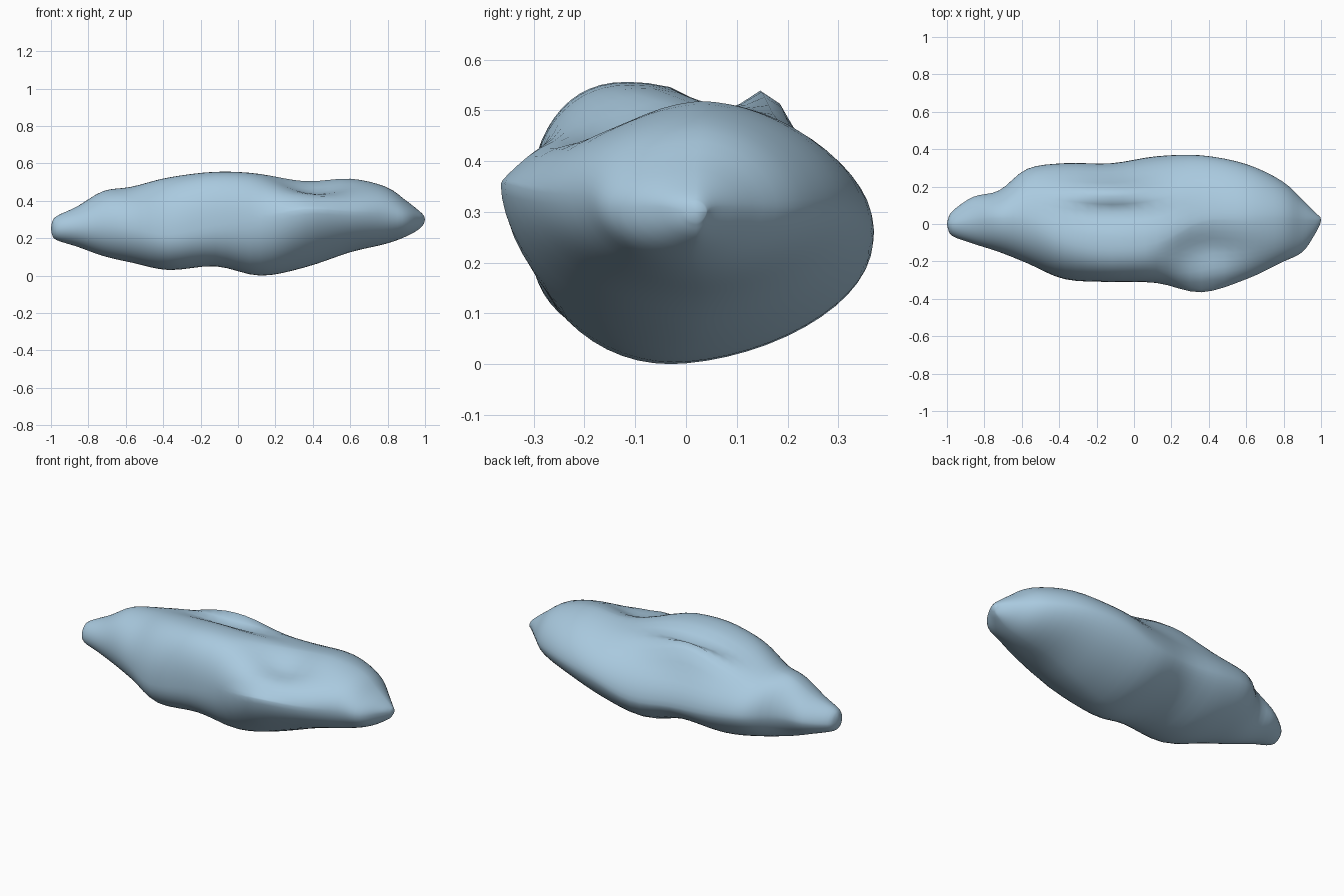
import bpy, bmesh, math

if "Cube" in bpy.data.objects:
    bpy.data.objects.remove(bpy.data.objects["Cube"])

# x, ymin, z there, ymax, z there, zmin, y there, zmax, y there
STATIONS = [
    (-0.995, -.025, .25, .025, .25, .22, 0, .285, 0),
    (-0.97, -.065, .25, .07, .25, .19, 0, .318, 0),
    (-0.86, -.105, .26, .145, .26, .155, .02, .37, .02),
    (-0.72, -.15, .27, .18, .27, .105, .02, .452, .03),
    (-0.57, -.21, .25, .295, .27, .07, .0, .475, .02),
    (-0.37, -.295, .22, .325, .25, .03, -.04, .525, -.07),
    (-0.12, -.31, .27, .325, .23, .05, -.05, .555, -.11),
    (0.12, -.315, .30, .362, .22, .00, -.03, .545, -.10),
    (0.36, -.365, .355, .367, .28, .045, .0, .505, .02),
    (0.60, -.295, .34, .32, .31, .125, .02, .518, .03),
    (0.79, -.205, .33, .23, .31, .17, .02, .475, .03),
    (0.90, -.15, .31, .13, .31, .21, .01, .40, .02),
    (0.97, -.05, .31, .06, .31, .25, .02, .345, .02),
    (0.995, .0, .30, .04, .30, .28, .02, .32, .02),
]
# top bumps and hollows: x, y, x spread, y spread, height
BUMPS = [(-.12, .165, .24, .06, .07), (-.10, .06, .22, .05, -.03),
         (.40, -.13, .18, .07, -.025), (.40, -.29, .18, .06, .015)]
STEPS, QUARTER = 4, 14


def blend(a, b, c, d, t):
    """Smooth interpolation through the station values."""
    return tuple(q + .5 * t * (r - p + t * (2*p - 5*q + 4*r - s + t * (3*(q - r) + s - p)))
                 for p, q, r, s in zip(a, b, c, d))


def section(st):
    """Closed ring of four curved quarters through the extreme points."""
    x, yl, zl, yr, zr, zb, yb, zt, yt = st
    shelf = max(0, 1 - abs(x - .42) / .36)       # flatter front shelf on the right half
    hump = .18 * max(0, 1 - abs(x + .15) / .45)  # fuller front hump on the left half
    quarters = [(yr, zr, yt, zt, 1.12, 0), (yl, zl, yt, zt, 1 + .55 * shelf - hump, 1),
                (yl, zl, yb, zb, 1 + .12 * shelf - .6 * hump, 0), (yr, zr, yb, zb, 1.15, 1)]
    ring = []
    for sy, sz, ey, ez, p, flip in quarters:
        for i in range(QUARTER):
            a = math.pi / 2 * (1 - i / QUARTER if flip else i / QUARTER)
            y = ey + (sy - ey) * max(0, math.cos(a)) ** p
            z = sz + (ez - sz) * max(0, math.sin(a)) ** p
            if z > .35:
                fade = min(1, (z - .35) / .06)
                for bx, by, sx, sp, h in BUMPS:
                    z += fade * h * math.exp(-((x - bx) / sx) ** 2 - ((y - by) / sp) ** 2)
            ring.append((x, y, z))
    return ring


# boulder: lofted rings with closed tips
bm = bmesh.new()
rings = []
n = len(STATIONS)
for k in range(n - 1):
    pts = [STATIONS[min(max(k + j, 0), n - 1)] for j in (-1, 0, 1, 2)]
    for s in range(STEPS):
        rings.append([bm.verts.new(v) for v in section(blend(*pts, s / STEPS))])
rings.append([bm.verts.new(v) for v in section(STATIONS[-1])])
for a, b in zip(rings, rings[1:]):
    for i in range(len(a)):
        j = (i + 1) % len(a)
        bm.faces.new((a[i], a[j], b[j], b[i]))
for ring, x in ((rings[0], -1), (rings[-1], 1)):
    tip = bm.verts.new((x, sum(v.co.y for v in ring) / len(ring),
                        sum(v.co.z for v in ring) / len(ring)))
    for i in range(len(ring)):
        bm.faces.new((ring[i], ring[(i + 1) % len(ring)], tip))
bmesh.ops.recalc_face_normals(bm, faces=bm.faces)
low = min(v.co.z for v in bm.verts)
for v in bm.verts:
    v.co.z -= low
for f in bm.faces:
    f.smooth = True
mesh = bpy.data.meshes.new("boulder")
bm.to_mesh(mesh)
bm.free()

stone = bpy.data.materials.new("pale blue stone")
stone.diffuse_color = (.40, .59, .74, 1)
stone.use_nodes = True
stone.node_tree.nodes["Principled BSDF"].inputs["Base Color"].default_value = stone.diffuse_color
mesh.materials.append(stone)
boulder = bpy.data.objects.new("boulder", mesh)
bpy.context.collection.objects.link(boulder)
